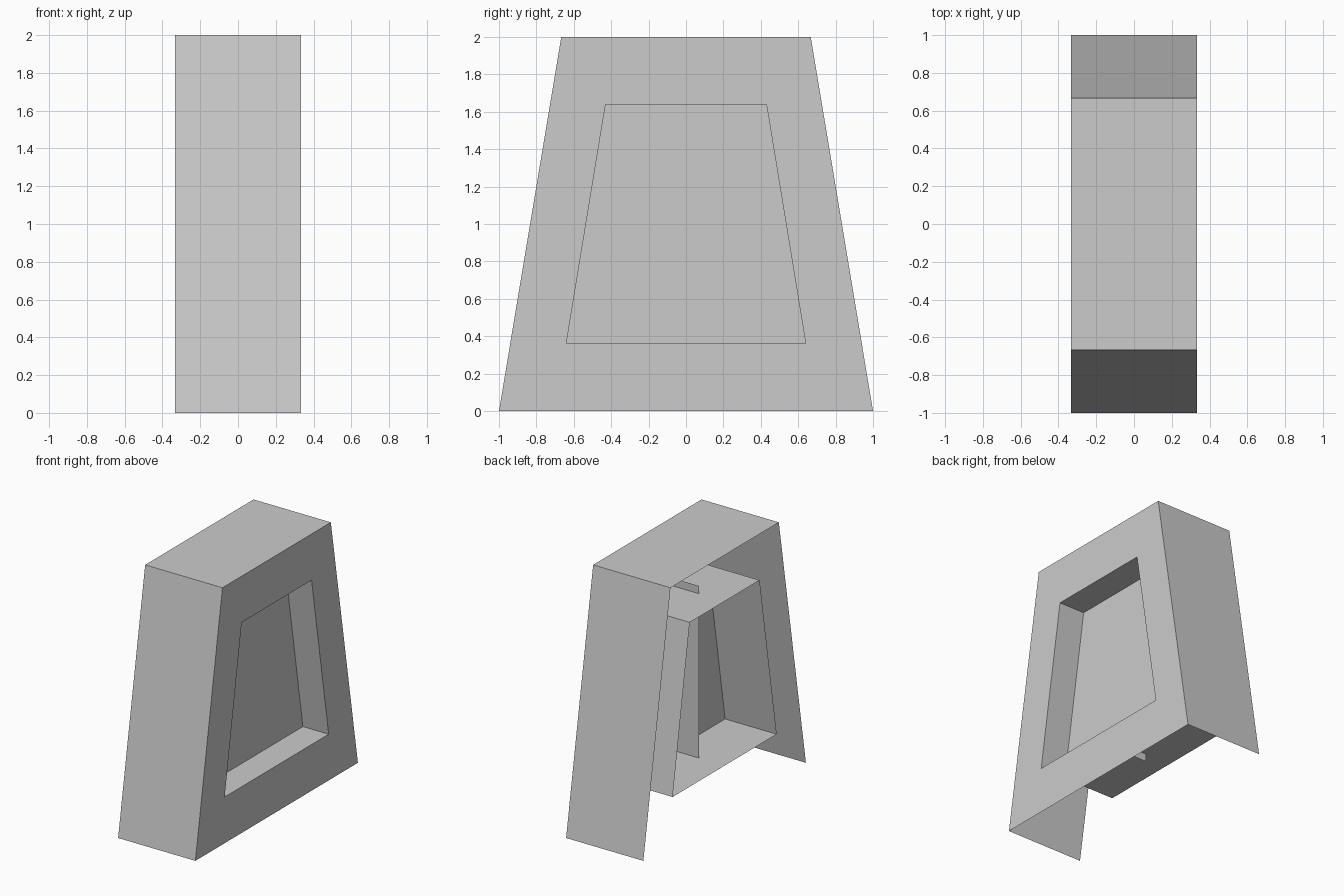
import bpy

if "Cube" in bpy.data.objects:
    bpy.data.objects.remove(bpy.data.objects["Cube"])

W = 0.333          # half width in x
PANEL = 0.111      # depth of the recessed panel


def mesh_object(name, verts, faces):
    me = bpy.data.meshes.new(name)
    me.from_pydata(verts, [], faces)
    me.update()
    ob = bpy.data.objects.new(name, me)
    bpy.context.collection.objects.link(ob)
    return ob


def trapezoid(x, half_low, half_high, z_low, z_high):
    """Corner loop seen from +x, counter-clockwise."""
    return [(x, -half_low, z_low), (x, half_low, z_low),
            (x, half_high, z_high), (x, -half_high, z_high)]


outer = (1.0, 0.667, 0.0, 2.0)
inner = (0.64, 0.43, 0.36, 1.64)

# Outer shell: sloping front and back plus top; left side and underside open
mesh_object("outer_shell",
            trapezoid(W, *outer) + trapezoid(-W, *outer),
            [(i, i + 4, (i + 1) % 4 + 4, (i + 1) % 4) for i in (1, 2, 3)])

# Right side frame around the window
mesh_object("side_frame",
            trapezoid(W, *outer) + trapezoid(W, *inner),
            [(i, (i + 1) % 4, (i + 1) % 4 + 4, i + 4) for i in range(4)])

# Window lining running through the full width
mesh_object("window_lining",
            trapezoid(W, *inner) + trapezoid(-W, *inner),
            [(i, (i + 1) % 4, (i + 1) % 4 + 4, i + 4) for i in range(4)])

# Recessed panel closing the window
mesh_object("recessed_panel", trapezoid(PANEL, *inner), [(0, 1, 2, 3)])

# Upright fin behind the panel, poking through the lining above and below
mesh_object("inner_fin",
            [(-PANEL, 0, 0.3), (-PANEL, 0, 1.7), (PANEL, 0, 1.7), (PANEL, 0, 0.3)],
            [(0, 1, 2, 3)])
